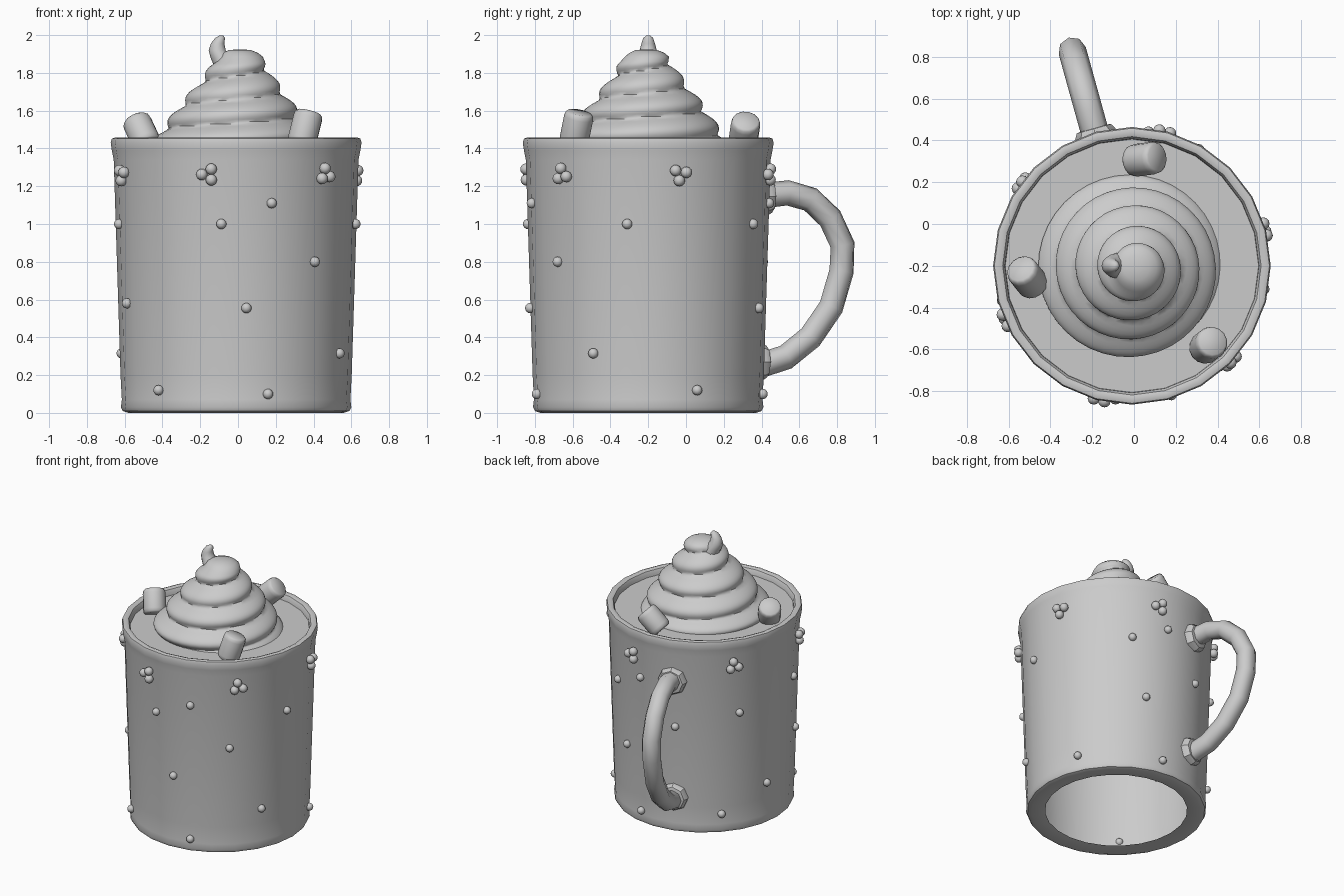
import bpy, bmesh
from math import sin, cos, pi, radians, atan2
from mathutils import Vector

if "Cube" in bpy.data.objects:
    bpy.data.objects.remove(bpy.data.objects["Cube"])

CX, CY = -0.01, -0.2          # mug axis


def finish(bm, name, angle=40):
    bmesh.ops.recalc_face_normals(bm, faces=bm.faces)
    me = bpy.data.meshes.new(name)
    bm.to_mesh(me)
    bm.free()
    ob = bpy.data.objects.new(name, me)
    bpy.context.collection.objects.link(ob)
    bpy.ops.object.select_all(action='DESELECT')
    ob.select_set(True)
    bpy.context.view_layer.objects.active = ob
    bpy.ops.object.shade_smooth_by_angle(angle=radians(angle))
    return ob


def loft(name, rings, cap_start=False, cap_end=False, angle=40):
    """Skin a list of equal-length point rings."""
    bm = bmesh.new()
    vr = [[bm.verts.new(p) for p in r] for r in rings]
    n = len(vr[0])
    for a, b in zip(vr, vr[1:]):
        for i in range(n):
            j = (i + 1) % n
            bm.faces.new((a[i], a[j], b[j], b[i]))
    if cap_start:
        bm.faces.new(vr[0])
    if cap_end:
        bm.faces.new(vr[-1])
    return finish(bm, name, angle)


def circle(c, r, n, u=(1, 0, 0), v=(0, 1, 0)):
    c, u, v = Vector(c), Vector(u), Vector(v)
    return [c + r * (cos(2 * pi * i / n) * u + sin(2 * pi * i / n) * v) for i in range(n)]


def smooth_path(pts, sub):
    """Catmull-Rom through the points."""
    pts = [Vector(p) for p in pts]
    ext = [2 * pts[0] - pts[1]] + pts + [2 * pts[-1] - pts[-2]]
    out = []
    for a, b, c, d in zip(ext, ext[1:], ext[2:], ext[3:]):
        for k in range(sub):
            t = k / sub
            out.append(0.5 * (2 * b + (c - a) * t + (2 * a - 5 * b + 4 * c - d) * t * t
                              + (3 * b - a - 3 * c + d) * t ** 3))
    return out + [pts[-1]]


# Mug body: open underneath, tapered wall, rounded rim
profile = [(0.48, 0.015), (0.57, 0.0), (0.60, 0.01), (0.61, 0.03), (0.605, 0.07), (0.612, 0.2),
           (0.648, 1.34), (0.658, 1.39), (0.664, 1.43), (0.658, 1.452), (0.64, 1.458),
           (0.618, 1.45), (0.608, 1.43), (0.604, 1.39)]
loft("mug_body", [circle((CX, CY, z), r, 24) for r, z in profile])

# Drink surface
loft("drink_surface", [circle((CX, CY, 1.41), r, 24) for r in (0.61, 0.3)], cap_end=True)

# Whipped cream: spiral tiers on a tapering mound
env = [(0.43, 1.40), (0.415, 1.45), (0.36, 1.53), (0.285, 1.64), (0.19, 1.76), (0.125, 1.86)]
mound = smooth_path([(r, z, 0) for r, z in env], 8)
mound += [Vector(p) for p in ((0.115, 1.885, 0), (0.095, 1.905, 0), (0.06, 1.92, 0), (0.015, 1.925, 0))]
rings = []
for p in mound:
    ring = []
    for i in range(40):
        a = 2 * pi * i / 40
        fade = min(1, max(0, (1.92 - p.y) / 0.08))
        wave = abs(sin(pi * ((p.y - 1.69) / 0.125 - a / (2 * pi)))) - 0.6
        r = p.x + 0.045 * wave * fade
        off = 0.03 * (p.y - 1.4) / 0.5
        ring.append((-0.02 + off + r * cos(a), -0.21 + r * sin(a), p.y))
    rings.append(ring)
loft("whipped_cream", rings, cap_end=True, angle=60)

# Curled cream tip
tip = [(-0.05, 1.82, 0.07), (-0.085, 1.88, 0.06), (-0.11, 1.92, 0.045), (-0.108, 1.955, 0.036),
       (-0.095, 1.985, 0.026), (-0.088, 1.998, 0.01)]
loft("cream_tip", [circle((x, -0.2, z), r, 12) for x, z, r in tip],
     cap_start=True, cap_end=True, angle=60)


# Marshmallows: short rounded cylinders
def marshmallow(name, centre, axis, r=0.078, length=0.17):
    c, w = Vector(centre), Vector(axis).normalized()
    u = w.cross(Vector((0.3, 1, 0))).normalized()
    v = w.cross(u)
    h = length / 2
    prof = [(0.82, -h), (0.95, -h + 0.01), (1, -h + 0.03), (1, h - 0.03), (0.95, h - 0.01), (0.82, h)]
    loft(name, [circle(c + w * t, r * k, 14, u, v) for k, t in prof], True, True, 60)


marshmallow("marshmallow_back", (0.05, 0.31, 1.49), (0.75, 0.1, 0.7))
marshmallow("marshmallow_left", (-0.51, -0.255, 1.485), (-0.35, 0.45, 0.75))
marshmallow("marshmallow_right", (0.355, -0.58, 1.505), (0.25, 0.2, 1), length=0.18)

# Handle: eight-sided tube in a radial plane, with collars at both ends
HA = radians(105.5)
out, side, up = Vector((cos(HA), sin(HA), 0)), Vector((-sin(HA), cos(HA), 0)), Vector((0, 0, 1))
centre = Vector((CX, CY, 0))
yz = [(0.41, 1.15), (0.54, 1.165), (0.66, 1.13), (0.765, 1.03), (0.83, 0.89), (0.825, 0.75),
      (0.77, 0.56), (0.66, 0.4), (0.53, 0.295), (0.39, 0.25)]
path = [centre + out * ((y + 0.2) / 0.965) + up * z for y, z in yz]
rings = []
for i, p in enumerate(path):
    t = (path[min(i + 1, len(path) - 1)] - path[max(i - 1, 0)]).normalized()
    rings.append(circle(p, 0.067, 8, side, side.cross(t)))
loft("handle", rings, True, True, 50)
for name, z, d in (("handle_collar_top", 1.145, 0.655), ("handle_collar_bottom", 0.27, 0.625)):
    loft(name, [circle(centre + out * (d + k) + up * z, r, 8, side, up)
                for k, r in ((-0.06, 0.1), (0.0, 0.1), (0.025, 0.085), (0.03, 0.06))], True, True, 30)


# Beads on the wall: scattered singles and berry-like clusters of three
def wall_point(deg, z, lift=0.0):
    r = 0.606 + 0.042 * z / 1.34 + lift
    return Vector((CX + r * cos(radians(deg)), CY + r * sin(radians(deg)), z))


def beads(name, points, r):
    bm = bmesh.new()
    for p in points:
        verts = bmesh.ops.create_uvsphere(bm, u_segments=12, v_segments=8, radius=r)["verts"]
        bmesh.ops.translate(bm, verts=verts, vec=p)
    finish(bm, name)


singles = [(-73, 1.11), (-97, 1.0), (-49, 0.8), (-85, 0.555), (228, 0.12), (-74, 0.1), (-28, 0.315),
           (-10, 1.0), (60, 1.0), (195, 1.0), (83, 1.11), (107, 0.8), (147, 0.9), (69, 0.555),
           (168, 0.315), (136, 0.15), (81, 0.1), (25, 0.12), (203, 0.58)]
beads("single_beads", [wall_point(a, z, 0.004) for a, z in singles], 0.027)

cluster = []
for k, deg in enumerate((-103, -44, 15, 77, 143, 203)):
    for j in range(3):
        t = radians(120 * j + 40 * k + 60)
        cluster.append(wall_point(deg + 3.0 * cos(t), 1.262 + 0.033 * sin(t), 0.014))
beads("bead_clusters", cluster, 0.03)
